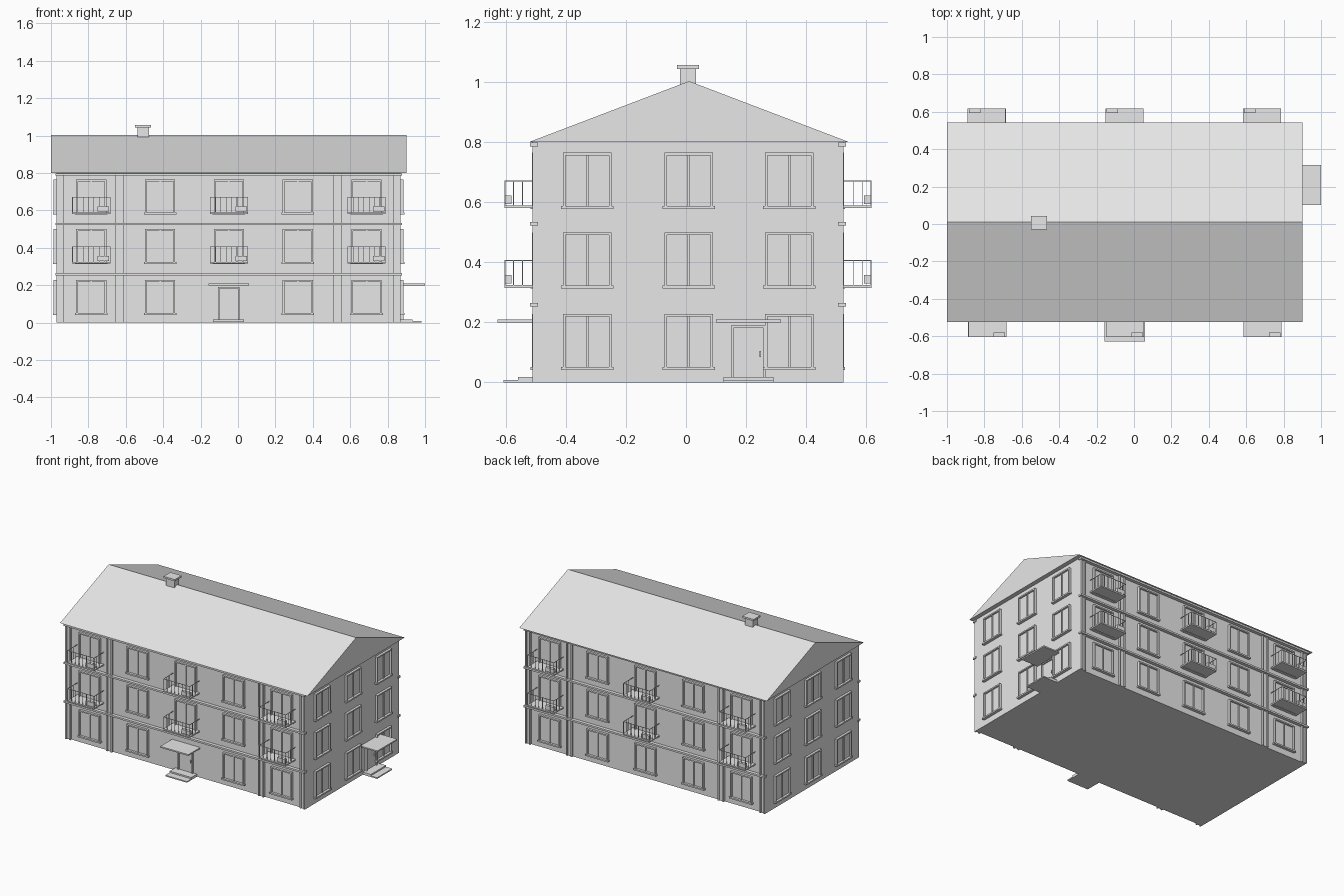
import bpy, bmesh, math
from mathutils import Matrix, Vector

if "Cube" in bpy.data.objects:
    bpy.data.objects.remove(bpy.data.objects["Cube"])

CX, CY = -0.05, 0.0065          # centre of the main block
HW, HD = 0.92, 0.5035           # half width and half depth of the walls

grey = bpy.data.materials.new("plain_grey")
grey.diffuse_color = (0.8, 0.8, 0.8, 1)
grey.use_nodes = True
grey.node_tree.nodes["Principled BSDF"].inputs["Base Color"].default_value = grey.diffuse_color


def finish(name, bm, frame=Matrix()):
    bmesh.ops.recalc_face_normals(bm, faces=bm.faces)
    bm.transform(frame)
    mesh = bpy.data.meshes.new(name)
    bm.to_mesh(mesh)
    bm.free()
    mesh.materials.append(grey)
    ob = bpy.data.objects.new(name, mesh)
    bpy.context.collection.objects.link(ob)
    return ob


def box(bm, u0, u1, w0, w1, z0, z1):
    """Box in wall coordinates: u along the wall, w outwards, z up."""
    size = Matrix.Diagonal((u1 - u0, w1 - w0, z1 - z0, 1))
    mid = Matrix.Translation(((u0 + u1) / 2, -(w0 + w1) / 2, (z0 + z1) / 2))
    bmesh.ops.create_cube(bm, size=1, matrix=mid @ size)


def wall_frame(angle, dist):
    return (Matrix.Translation((CX, CY, 0)) @ Matrix.Rotation(math.radians(angle), 4, 'Z')
            @ Matrix.Translation((0, -dist, 0)))


def part(name, boxes, frame=Matrix()):
    bm = bmesh.new()
    for b in boxes:
        box(bm, *b)
    return finish(name, bm, frame)


FRONT, BACK = wall_frame(0, HD), wall_frame(180, HD)
RIGHT, LEFT = wall_frame(90, HW), wall_frame(270, HW)
ROWS = (0.045, 0.317, 0.582)
COLS = [0.0015 + 0.368 * i for i in (-2, -1, 0, 1, 2)]
SIDE_COLS = (-0.335, 0.003, 0.337)


def window(u, z):
    h, w = 0.183, 0.081
    m = 0.009
    return [
        (u - w, u + w, -0.01, 0.004, z, z + h),                    # glass
        (u - w, u - w + m, 0, 0.016, z, z + h),                    # jambs
        (u + w - m, u + w, 0, 0.016, z, z + h),
        (u - w, u + w, 0, 0.016, z + h - m, z + h),                # head
        (u - w - 0.006, u + w + 0.006, 0, 0.02, z - 0.004, z + 0.006),  # sill
        (u - 0.004, u + 0.004, 0, 0.011, z, z + h),                # mullion
    ]


def balcony(u, z):
    a, d, t = 0.102, 0.107, 0.003
    top = z + 0.09
    out = [(u - a, u + a, -0.005, d, z - 0.002, z + 0.007)]        # slab
    out.append((u - a, u + a, d - t, d, top - t, top))             # front rail
    for s in (-1, 1):                                              # side rails
        e = u + s * (a - t / 2)
        out.append((e - t / 2, e + t / 2, 0, d, top - t, top))
        for w in (0.045, 0.075):
            out.append((e - t / 2, e + t / 2, w, w + t, z, top))
    for i in range(8):                                             # balusters
        e = u - a + t / 2 + i * (2 * a - t) / 7
        out.append((e - t / 2, e + t / 2, d - t, d, z, top))
    out.append((u + 0.034, u + 0.096, d - 0.024, d - 0.003, z + 0.012, z + 0.04))  # planter
    return out


def entrance(u):
    w = 0.058
    door = [
        (u - w, u + w, -0.01, 0.004, 0.01, 0.19),
        (u - w, u - w + 0.008, 0, 0.014, 0.01, 0.19),
        (u + w - 0.008, u + w, 0, 0.014, 0.01, 0.19),
        (u - w, u + w, 0, 0.014, 0.182, 0.19),
        (u + 0.036, u + 0.041, 0, 0.012, 0.085, 0.105),
    ]
    steps = [(u - 0.083, u + 0.083, -0.005, 0.11, 0, 0.008),
             (u - 0.083, u + 0.083, -0.005, 0.062, 0.008, 0.018)]
    canopy = [(u - 0.108, u + 0.108, -0.005, 0.13, 0.2, 0.209)]
    return door, steps, canopy


# Main block
part("walls", [(-HW, HW, -2 * HD, 0, 0, 0.8)], FRONT)

# Solid gabled roof
bm = bmesh.new()
ends = [[bm.verts.new((x, y, z)) for y, z in ((-0.523, 0.8), (0.543, 0.8), (0.01, 1.003))]
        for x in (-1.0, 0.9)]
for tri in ends:
    bm.faces.new(tri)
for i in range(3):
    j = (i + 1) % 3
    bm.faces.new((ends[0][i], ends[0][j], ends[1][j], ends[1][i]))
finish("roof", bm)

# Chimney with cap
part("chimney", [(-0.538, -0.475, -0.034, 0.02, 0.97, 1.045),
                 (-0.55, -0.464, -0.044, 0.03, 1.044, 1.056)])

# Long facades
for side, frame in (("front", FRONT), ("back", BACK)):
    panes, rails = [], []
    for r, z in enumerate(ROWS):
        for c, u in enumerate(COLS):
            if not (side == "front" and r == 0 and c == 2):
                panes += window(u, z)
            if r > 0 and c % 2 == 0:
                rails += balcony(u, z)
    part(side + "_windows", panes, frame)
    part(side + "_balconies", rails, frame)
    part(side + "_bands", [(-HW - 0.006, HW + 0.006, -0.004, 0.023, z, z + 0.012)
                           for z in (0.253, 0.522, 0.786)], frame)
    # Grooved corner and inner pilasters
    strips = []
    for u in (-0.915, -0.885, -0.6, -0.565, 0.565, 0.6, 0.885, 0.915):
        strips.append((u - 0.005, u + 0.005, -0.004, 0.014, 0, 0.8))
    for u in (-0.9, -0.5825, 0.5825, 0.9):
        strips.append((u - 0.015, u + 0.015, -0.004, 0.006, 0, 0.8))
    part(side + "_pilasters", strips, frame)

# Gable ends
for side, frame in (("right", RIGHT), ("left", LEFT)):
    panes = []
    for z in ROWS:
        for u in SIDE_COLS:
            panes += window(u, z)
    part(side + "_windows", panes, frame)

# Entrances with steps and canopy
for side, frame, u in (("front", FRONT, 0.0), ("right", RIGHT, 0.202)):
    door, steps, canopy = entrance(u)
    part(side + "_door", door, frame)
    part(side + "_steps", steps, frame)
    part(side + "_canopy", canopy, frame)
